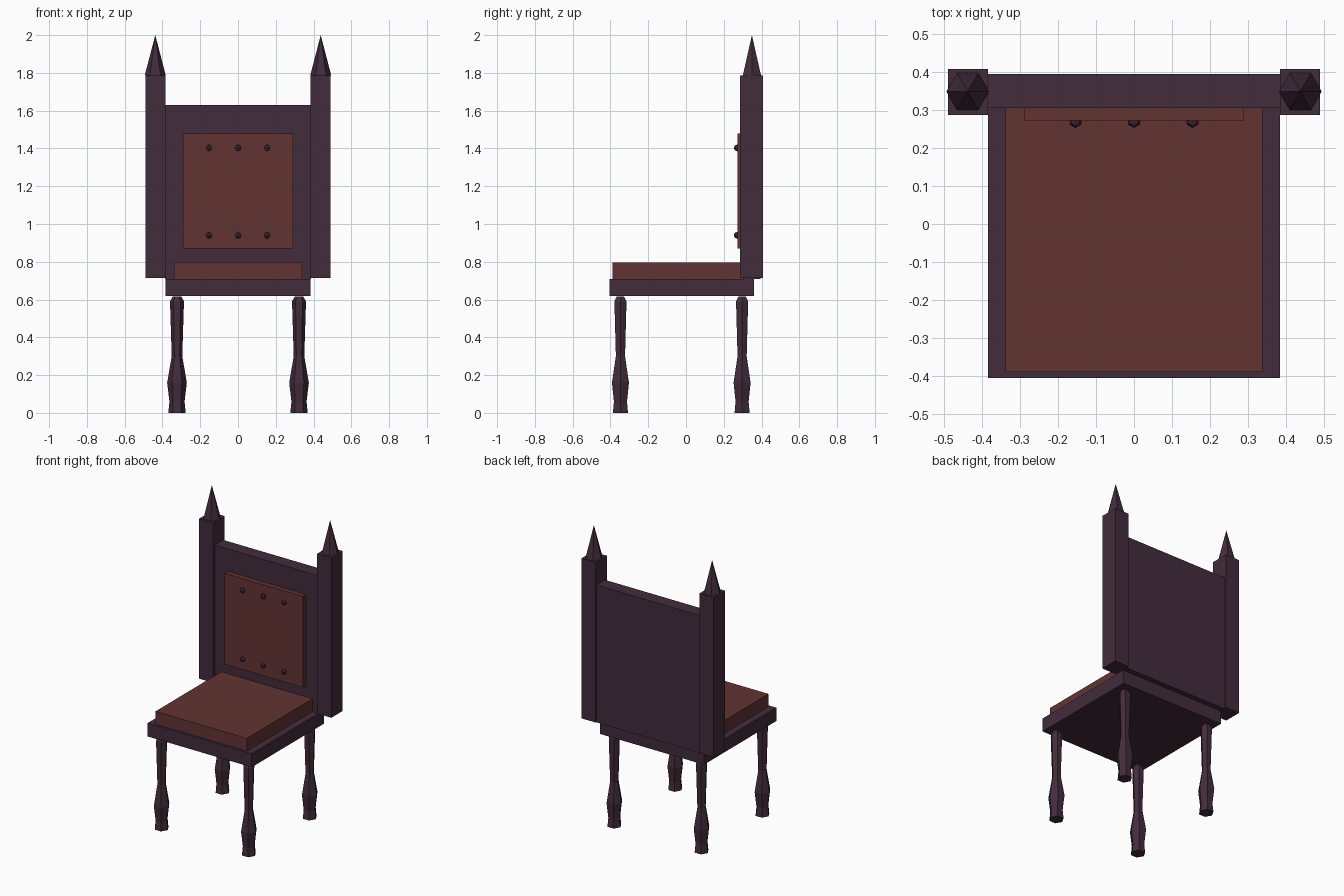
import bpy
import bmesh
import math
from mathutils import Matrix

old = bpy.data.objects.get("Cube")
if old:
    bpy.data.objects.remove(old, do_unlink=True)


def make_material(name, rgb):
    mat = bpy.data.materials.new(name)
    mat.use_nodes = True
    mat.diffuse_color = (*rgb, 1)
    mat.node_tree.nodes["Principled BSDF"].inputs["Base Color"].default_value = (*rgb, 1)
    return mat


wood = make_material("dark purple wood", (0.055, 0.025, 0.045))
leather = make_material("red brown leather", (0.122, 0.034, 0.032))


def finish(name, bm, mat):
    bmesh.ops.recalc_face_normals(bm, faces=bm.faces[:])
    mesh = bpy.data.meshes.new(name)
    bm.to_mesh(mesh)
    bm.free()
    mesh.materials.append(mat)
    obj = bpy.data.objects.new(name, mesh)
    bpy.context.collection.objects.link(obj)
    return obj


def box(name, x, y, z, mat):
    """Box from (low, high) ranges on each axis."""
    bm = bmesh.new()
    size = [r[1] - r[0] for r in (x, y, z)]
    mid = [(r[1] + r[0]) / 2 for r in (x, y, z)]
    bmesh.ops.create_cube(bm, size=1, matrix=Matrix.Translation(mid) @ Matrix.Diagonal((*size, 1)))
    return finish(name, bm, mat)


def turned(name, profile, x, y, mat, sides=6):
    """Faceted turned part from a (radius, height) profile."""
    bm = bmesh.new()
    rings = []
    for r, z in profile:
        angles = [math.tau * i / sides for i in range(sides)]
        rings.append([bm.verts.new((x + r * math.cos(a), y + r * math.sin(a), z)) for a in angles])
    for low, high in zip(rings, rings[1:]):
        for i in range(sides):
            j = (i + 1) % sides
            bm.faces.new((low[i], low[j], high[j], high[i]))
    bm.faces.new(rings[0])
    bm.faces.new(rings[-1])
    return finish(name, bm, mat)


# Seat and cushion
box("seat", (-0.385, 0.385), (-0.405, 0.36), (0.62, 0.71), wood)
box("seat_cushion", (-0.338, 0.338), (-0.39, 0.31), (0.705, 0.795), leather)

# Backrest and its pad
box("back_panel", (-0.386, 0.386), (0.305, 0.395), (0.71, 1.63), wood)
box("back_pad", (-0.29, 0.29), (0.272, 0.31), (0.87, 1.48), leather)

# Side posts with pointed finials
for side, s in (("left", 1), ("right", -1)):
    box(side + "_post", sorted((s * 0.385, s * 0.49)), (0.287, 0.408), (0.715, 1.785), wood)
    bm = bmesh.new()
    place = Matrix.Translation((s * 0.438, 0.349, 1.8925)) @ Matrix.Rotation(math.pi / 6, 4, "Z")
    bmesh.ops.create_cone(bm, cap_ends=True, segments=6, radius1=0.056, radius2=0,
                          depth=0.215, matrix=place)
    finish(side + "_finial", bm, wood)

# Turned legs
leg_profile = [(0.046, 0), (0.040, 0.06), (0.052, 0.16), (0.028, 0.30),
               (0.037, 0.59), (0.022, 0.617)]
for side, x in (("left", 0.323), ("right", -0.323)):
    for end, y in (("front", -0.347), ("back", 0.297)):
        turned(f"{end}_{side}_leg", leg_profile, x, y, wood)

# Buttons on the back pad
for row, z in (("lower", 0.94), ("upper", 1.403)):
    for i in (-1, 0, 1):
        bm = bmesh.new()
        bmesh.ops.create_uvsphere(bm, u_segments=6, v_segments=4, radius=0.018,
                                  matrix=Matrix.Translation((i * 0.154, 0.271, z)))
        finish(f"{row}_button_{i + 2}", bm, wood)
